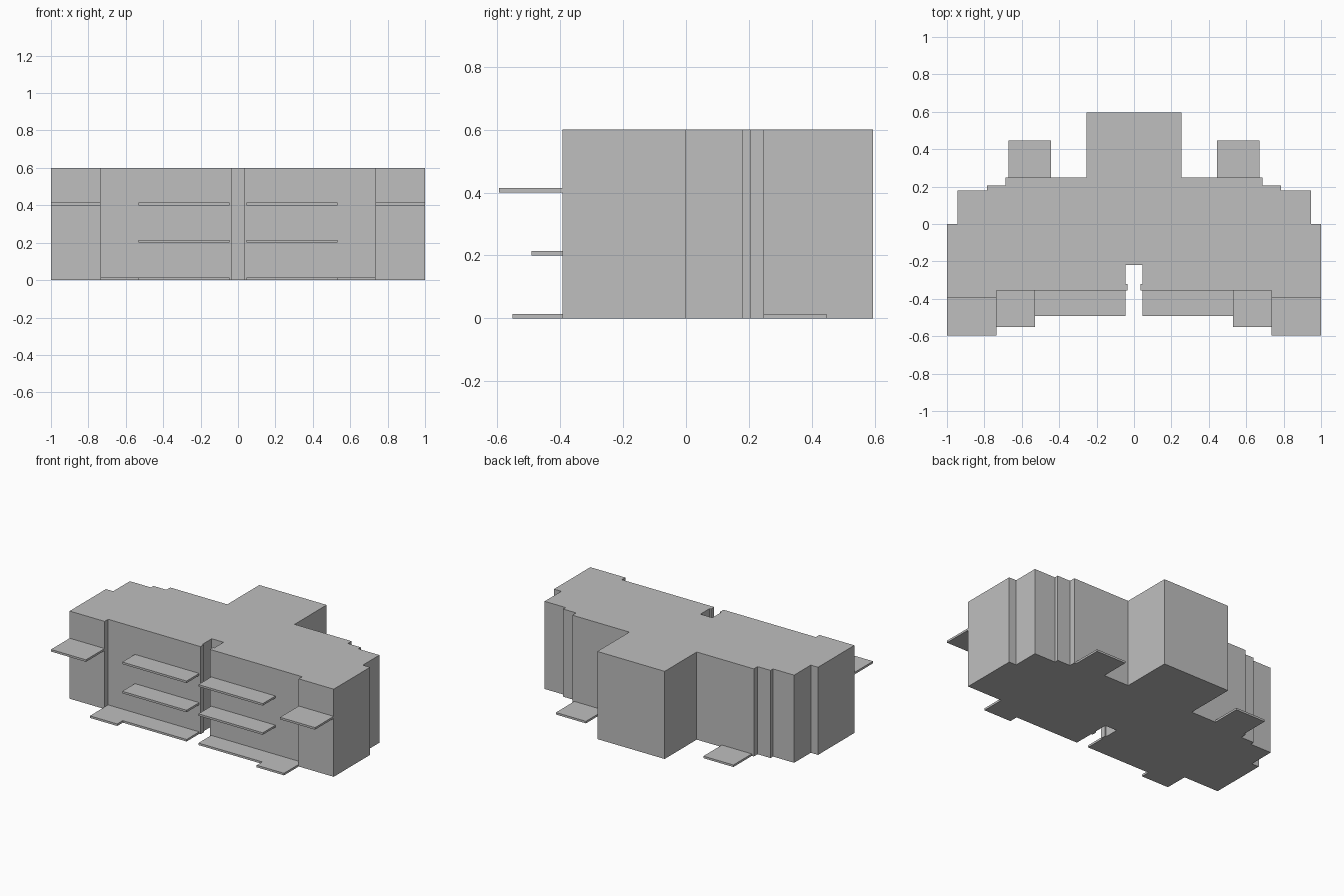
import bpy
import bmesh

cube = bpy.data.objects.get("Cube")
if cube:
    bpy.data.objects.remove(cube, do_unlink=True)

GREY = (0.52, 0.52, 0.52, 1)
grey = bpy.data.materials.new("plain grey")
grey.use_nodes = True
grey.diffuse_color = GREY
grey.node_tree.nodes["Principled BSDF"].inputs["Base Color"].default_value = GREY


def prism(name, outline, bottom, top):
    """Extrude a flat plan outline between two heights."""
    bm = bmesh.new()
    face = bm.faces.new([bm.verts.new((x, y, bottom)) for x, y in outline])
    result = bmesh.ops.extrude_face_region(bm, geom=[face])
    raised = [v for v in result["geom"] if isinstance(v, bmesh.types.BMVert)]
    bmesh.ops.translate(bm, verts=raised, vec=(0, 0, top - bottom))
    bmesh.ops.recalc_face_normals(bm, faces=bm.faces)
    mesh = bpy.data.meshes.new(name)
    bm.to_mesh(mesh)
    bm.free()
    mesh.materials.append(grey)
    obj = bpy.data.objects.new(name, mesh)
    bpy.context.collection.objects.link(obj)
    return obj


def slab_pair(name, x0, x1, y0, y1, bottom):
    """Thin slab on each side of the building."""
    for side, s in (("left", 1), ("right", -1)):
        plan = [(s * x0, y0), (s * x1, y0), (s * x1, y1), (s * x0, y1)]
        prism(f"{side}_{name}", plan, bottom, bottom + SLAB)


SLAB = 0.014
WALL = -0.355   # recessed front wall
WING = -0.393   # front of the end wings

# Building block: half plan from the entrance recess round to the rear wing
half = [
    (0.045, -0.22), (0.045, -0.32), (0.035, -0.32), (0.035, WALL),
    (0.735, WALL), (0.735, WING), (1, WING), (1, 0),
    (0.945, 0), (0.945, 0.18), (0.785, 0.18), (0.785, 0.207),
    (0.687, 0.207), (0.687, 0.248), (0.255, 0.248), (0.255, 0.595),
]
prism("building_block", half + [(-x, y) for x, y in reversed(half)], 0, 0.6)

# Front balconies and ground terraces
for name, z in (("terrace", 0), ("lower_balcony", 0.2), ("upper_balcony", 0.4)):
    slab_pair(name, 0.045, 0.532, -0.492, WALL, z)
slab_pair("terrace_end", 0.528, 0.735, -0.552, WALL, 0)

# Wing balconies and rear terraces
slab_pair("wing_balcony", 0.735, 1, -0.595, WING, 0.4)
slab_pair("rear_terrace", 0.445, 0.672, 0.248, 0.447, 0)
